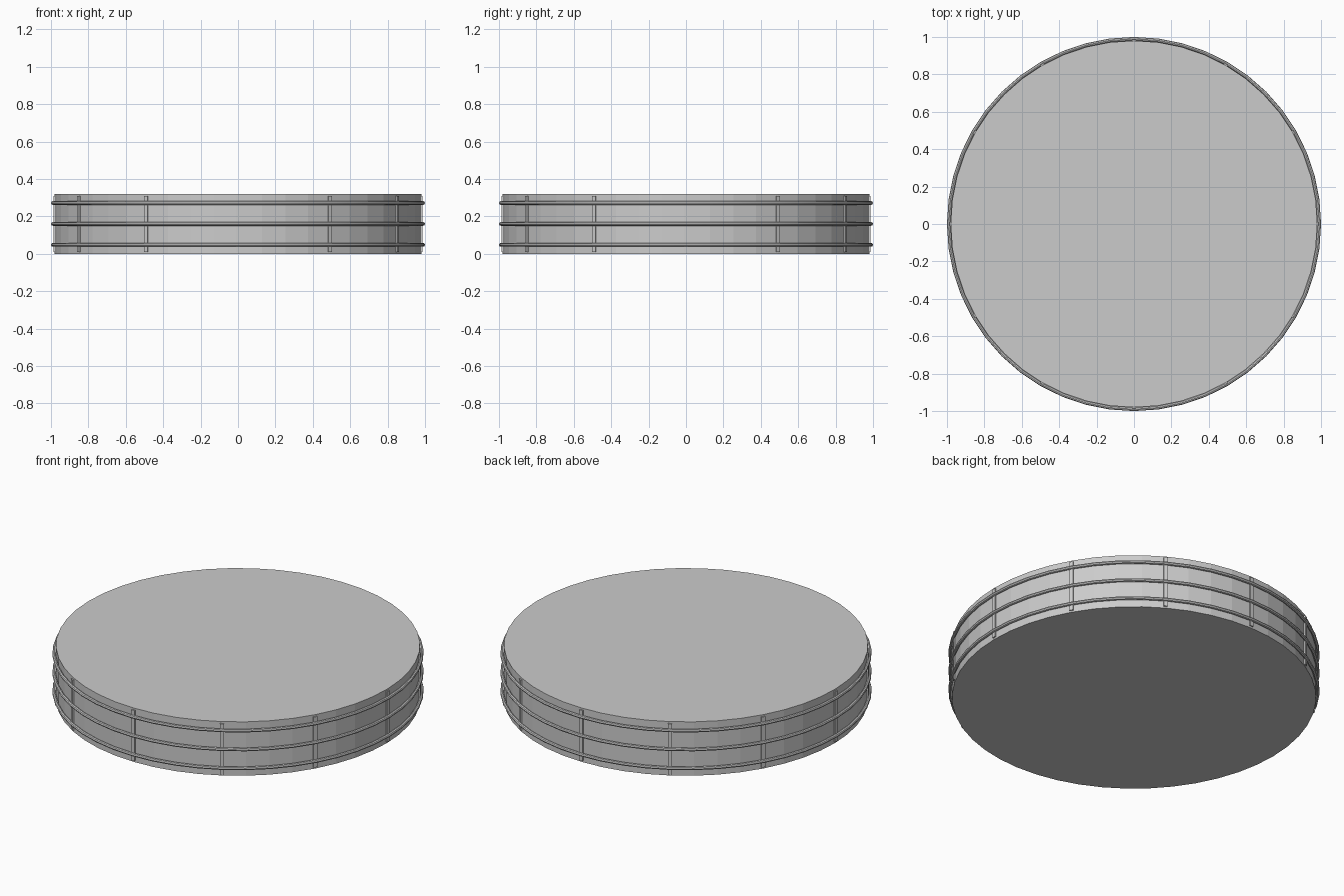
import bpy, math

if "Cube" in bpy.data.objects:
    bpy.data.objects.remove(bpy.data.objects["Cube"])

H = 0.32      # drum height
R = 0.98      # drum radius


def smooth(obj):
    bpy.ops.object.select_all(action='DESELECT')
    obj.select_set(True)
    bpy.context.view_layer.objects.active = obj
    bpy.ops.object.shade_smooth_by_angle(angle=math.radians(30))


# Main disc, flat facets
bpy.ops.mesh.primitive_cylinder_add(vertices=48, radius=R, depth=H, location=(0, 0, H / 2))
bpy.context.object.name = "disc_body"

# Three horizontal hoops around the side
for name, z in (("lower", 0.048), ("middle", 0.16), ("upper", 0.272)):
    bpy.ops.mesh.primitive_torus_add(major_segments=48, minor_segments=8, major_radius=0.99,
                                     minor_radius=0.01, location=(0, 0, z))
    hoop = bpy.context.object
    hoop.name = name + "_hoop"
    smooth(hoop)

# Twelve thin vertical ribs, slightly shorter than the disc
for i in range(12):
    a = math.radians(30 * i)
    r = R - 0.003
    bpy.ops.mesh.primitive_cube_add(size=1, location=(r * math.cos(a), r * math.sin(a), H / 2),
                                    rotation=(0, 0, a))
    rib = bpy.context.object
    rib.name = f"side_rib_{i + 1}"
    rib.scale = (0.02, 0.022, H - 0.02)
